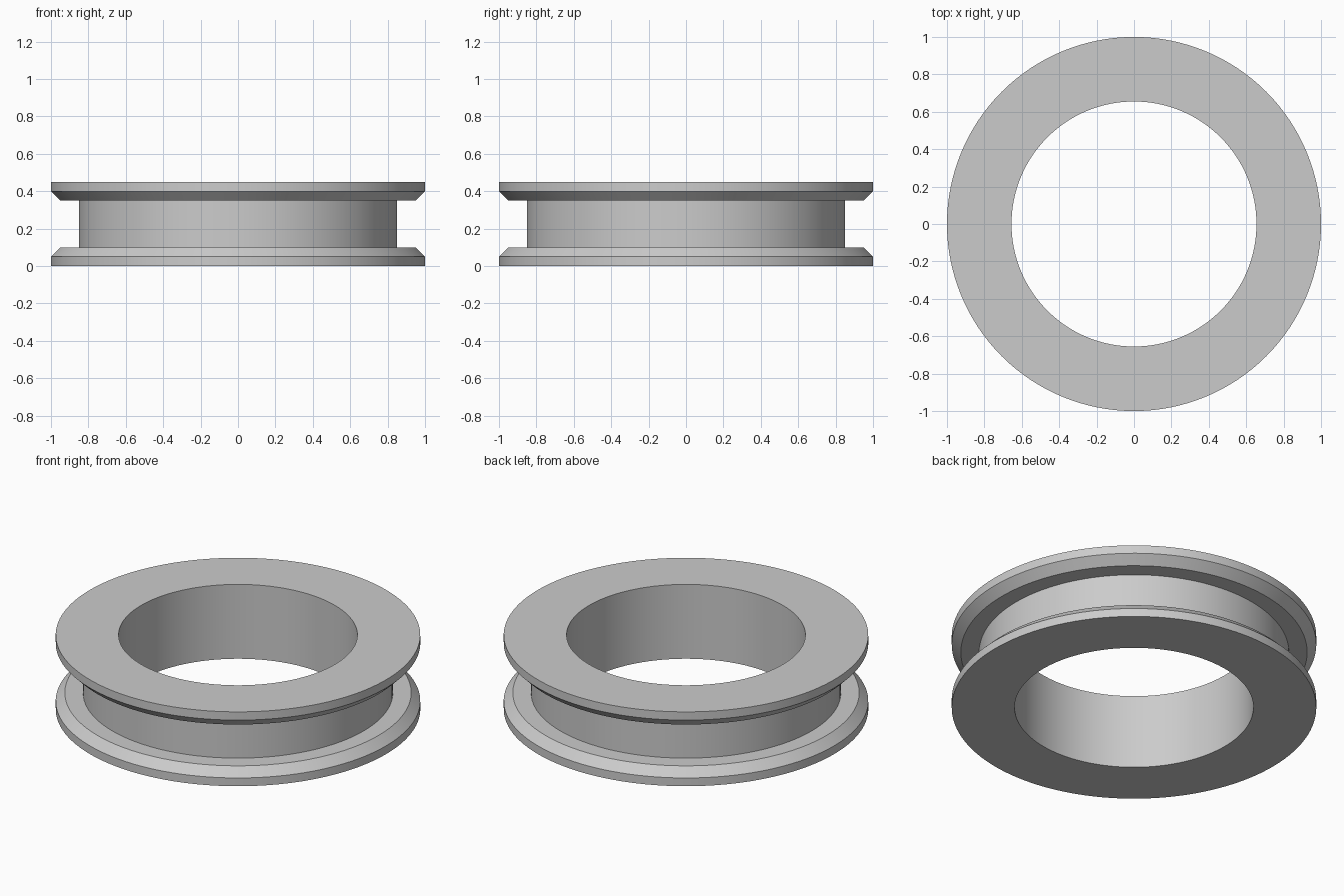
import bpy
import bmesh
import math

cube = bpy.data.objects.get("Cube")
if cube:
    bpy.data.objects.remove(cube, do_unlink=True)

SEGMENTS = 128
HEIGHT = 0.45
BORE, GROOVE, LIP, RIM = 0.655, 0.85, 0.95, 1.0

# Plain grey material
grey = bpy.data.materials.new("plain grey")
grey.use_nodes = True
colour = (0.6, 0.6, 0.6, 1)
grey.diffuse_color = colour
grey.node_tree.nodes["Principled BSDF"].inputs["Base Color"].default_value = colour

# Half cross-section (radius, height), mirrored top to bottom
lower = [(BORE, 0), (RIM, 0), (RIM, 0.05), (LIP, 0.1), (GROOVE, 0.1)]
profile = lower + [(r, HEIGHT - z) for r, z in reversed(lower)]

# Revolve the closed profile into a flanged ring
bm = bmesh.new()
rings = []
for r, z in profile:
    rings.append([bm.verts.new((r * math.cos(a), r * math.sin(a), z))
                  for a in (math.tau * i / SEGMENTS for i in range(SEGMENTS))])
for k, ring in enumerate(rings):
    after = rings[(k + 1) % len(rings)]
    for i in range(SEGMENTS):
        j = (i + 1) % SEGMENTS
        bm.faces.new((ring[i], ring[j], after[j], after[i]))
bmesh.ops.recalc_face_normals(bm, faces=bm.faces)

mesh = bpy.data.meshes.new("flanged_ring")
bm.to_mesh(mesh)
bm.free()
mesh.materials.append(grey)
ring_object = bpy.data.objects.new("flanged_ring", mesh)
bpy.context.collection.objects.link(ring_object)

# Smooth walls with crisp rims
bpy.ops.object.select_all(action='DESELECT')
ring_object.select_set(True)
bpy.context.view_layer.objects.active = ring_object
bpy.ops.object.shade_smooth_by_angle(angle=math.radians(30))
